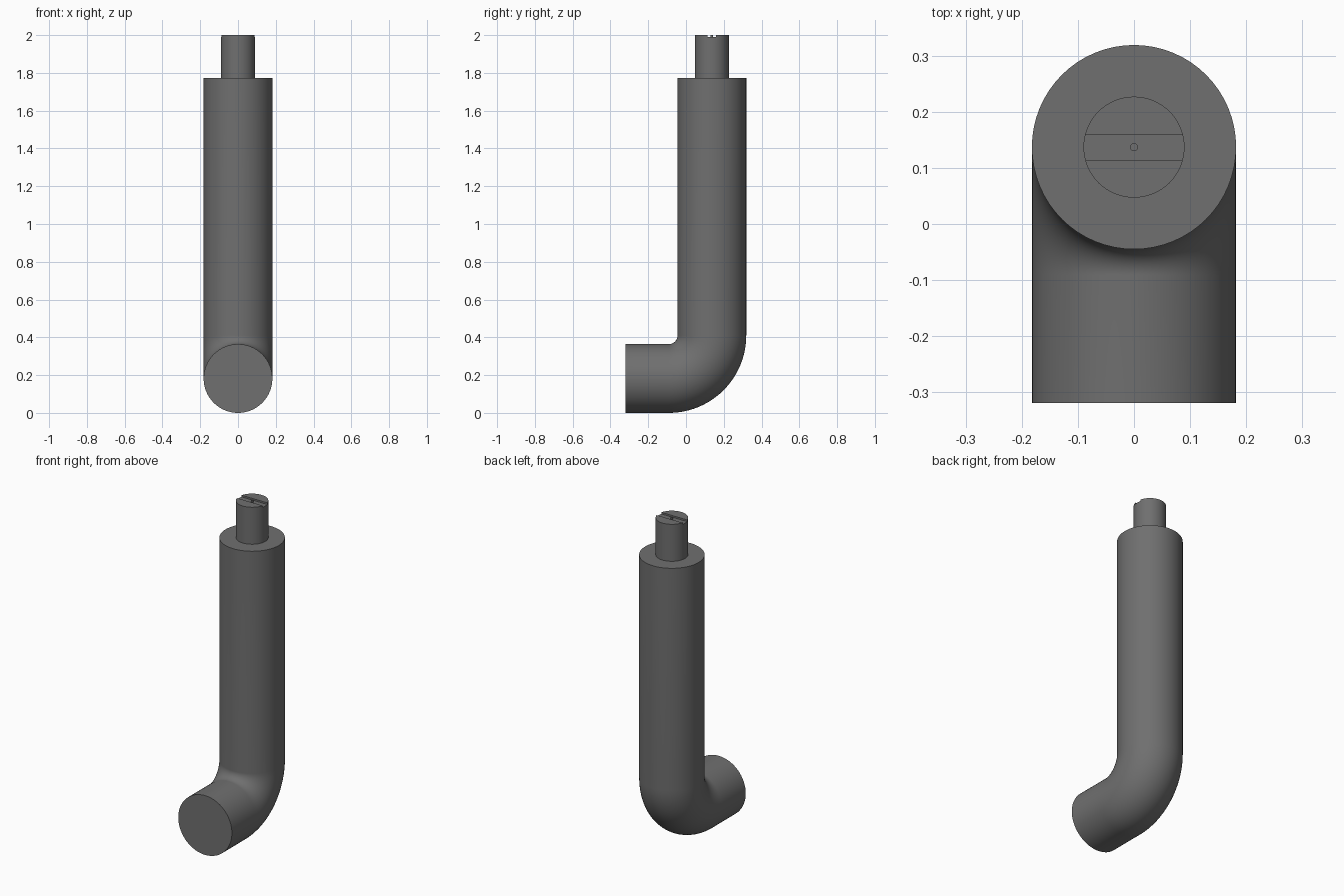
import bpy, bmesh
from math import sin, cos, pi
from mathutils import Vector

if "Cube" in bpy.data.objects:
    bpy.data.objects.remove(bpy.data.objects["Cube"])

R, BEND, AXIS_Y, SEG = 0.182, 0.228, 0.137, 64

# Dark grey for every part
dark = bpy.data.materials.new("dark_grey")
dark.diffuse_color = (0.16, 0.16, 0.16, 1)
dark.use_nodes = True
dark.node_tree.nodes["Principled BSDF"].inputs["Base Color"].default_value = dark.diffuse_color


def finish(ob):
    ob.data.materials.clear()
    ob.data.materials.append(dark)
    bpy.ops.object.select_all(action='DESELECT')
    ob.select_set(True)
    bpy.context.view_layer.objects.active = ob
    bpy.ops.object.shade_smooth_by_angle(angle=0.6)


def cylinder(name, r, z0, z1, seg):
    bpy.ops.mesh.primitive_cylinder_add(vertices=seg, radius=r, depth=z1 - z0,
                                        location=(0, AXIS_Y, (z0 + z1) / 2))
    ob = bpy.context.object
    ob.name = name
    return ob


# Bent tube: rings swept along a horizontal run, a quarter bend and a straight shaft
cy, cz = AXIS_Y - BEND, R + BEND
path = [(-0.319, R, 0)]
for i in range(25):
    a = i / 24 * pi / 2
    path.append((cy + BEND * sin(a), cz - BEND * cos(a), a))
path.append((AXIS_Y, 1.773, pi / 2))

bm = bmesh.new()
rings = []
for y, z, a in path:
    normal = Vector((0, -sin(a), cos(a)))
    rings.append([bm.verts.new(Vector((0, y, z)) + Vector((R * cos(t), 0, 0)) + normal * R * sin(t))
                  for t in (2 * pi * k / SEG for k in range(SEG))])
for p, q in zip(rings, rings[1:]):
    for k in range(SEG):
        n = (k + 1) % SEG
        bm.faces.new((p[k], p[n], q[n], q[k]))
bm.faces.new(rings[0])
bm.faces.new(rings[-1])
bmesh.ops.recalc_face_normals(bm, faces=bm.faces)
mesh = bpy.data.meshes.new("bent_tube")
bm.to_mesh(mesh)
bm.free()
tube = bpy.data.objects.new("bent_tube", mesh)
bpy.context.collection.objects.link(tube)
finish(tube)

# Narrow peg on top with a shallow slot across it
peg = cylinder("slotted_peg", 0.09, 1.765, 2.0, SEG)
bpy.ops.mesh.primitive_cube_add(size=1, location=(0, AXIS_Y, 2.04))
cutter = bpy.context.object
cutter.name = "slot_cutter"
cutter.scale = (0.4, 0.045, 0.1)
cutter.hide_render = True
cutter.display_type = 'WIRE'
mod = peg.modifiers.new("slot", 'BOOLEAN')
mod.operation, mod.solver, mod.object = 'DIFFERENCE', 'EXACT', cutter
bpy.context.view_layer.objects.active = peg
bpy.ops.object.modifier_apply(modifier=mod.name)
bpy.data.objects.remove(cutter)
finish(peg)

# Tiny centre pin standing in the slot
finish(cylinder("centre_pin", 0.007, 1.98, 2.0, 24))
